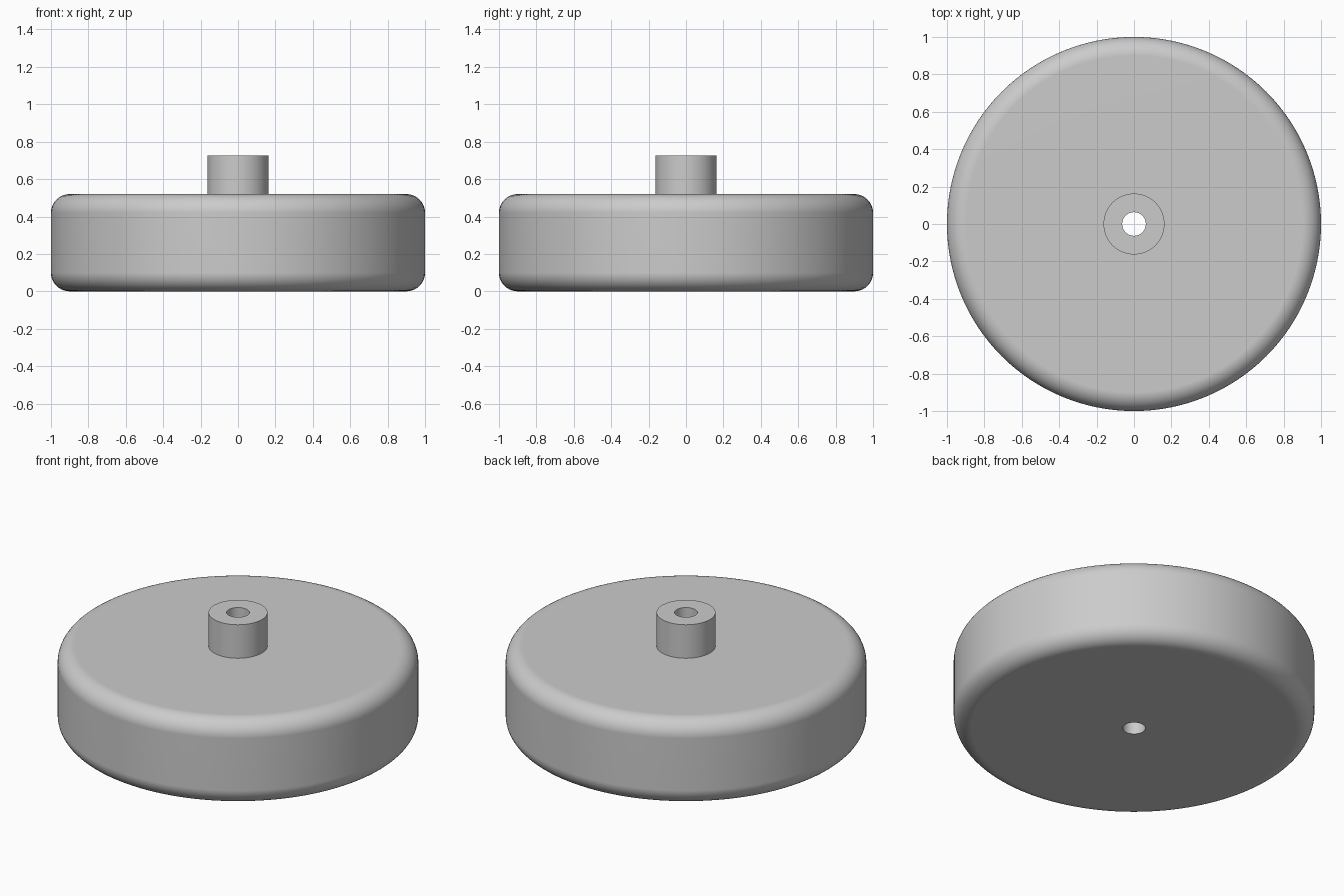
import bpy, bmesh
from math import cos, sin, pi, radians

SEGMENTS = 128
RADIUS, HEIGHT, FILLET = 1.0, 0.52, 0.1
HUB_RADIUS, HUB_TOP, BORE = 0.163, 0.725, 0.063

cube = bpy.data.objects.get("Cube")
if cube:
    bpy.data.objects.remove(cube, do_unlink=True)


def material(name, color):
    mat = bpy.data.materials.new(name)
    mat.use_nodes = True
    mat.diffuse_color = color
    mat.node_tree.nodes["Principled BSDF"].inputs["Base Color"].default_value = color
    return mat


def fillet(cx, cz, start, steps=10):
    """Quarter-circle of profile points, running counter-clockwise."""
    angles = [start + pi / 2 * i / steps for i in range(steps + 1)]
    return [(cx + FILLET * cos(a), cz + FILLET * sin(a)) for a in angles]


def lathe(name, profile, mat):
    """Revolve a closed (radius, height) profile around z."""
    bm = bmesh.new()
    rings = [[bm.verts.new((r * cos(2 * pi * s / SEGMENTS), r * sin(2 * pi * s / SEGMENTS), z))
              for r, z in profile] for s in range(SEGMENTS)]
    for s in range(SEGMENTS):
        a, b = rings[s], rings[(s + 1) % SEGMENTS]
        for i in range(len(profile)):
            j = (i + 1) % len(profile)
            bm.faces.new((a[i], b[i], b[j], a[j]))
    bmesh.ops.recalc_face_normals(bm, faces=bm.faces)
    mesh = bpy.data.meshes.new(name)
    bm.to_mesh(mesh)
    bm.free()
    mesh.materials.append(mat)
    obj = bpy.data.objects.new(name, mesh)
    bpy.context.collection.objects.link(obj)
    bpy.ops.object.select_all(action='DESELECT')
    obj.select_set(True)
    bpy.context.view_layer.objects.active = obj
    bpy.ops.object.shade_smooth_by_angle(angle=radians(30))
    # Keep the large flat faces flat beside the rounded rims
    weighted = obj.modifiers.new("Flat faces", 'WEIGHTED_NORMAL')
    weighted.keep_sharp = True
    return obj


grey = material("light grey", (0.6, 0.6, 0.6, 1))

# Rounded disc with a raised hub and a bore right through
rim = RADIUS - FILLET
profile = [(BORE, 0)]
profile += fillet(rim, FILLET, -pi / 2)
profile += fillet(rim, HEIGHT - FILLET, 0)
profile += [(HUB_RADIUS, HEIGHT), (HUB_RADIUS, HUB_TOP), (BORE, HUB_TOP)]
lathe("wheel_with_hub", profile, grey)
